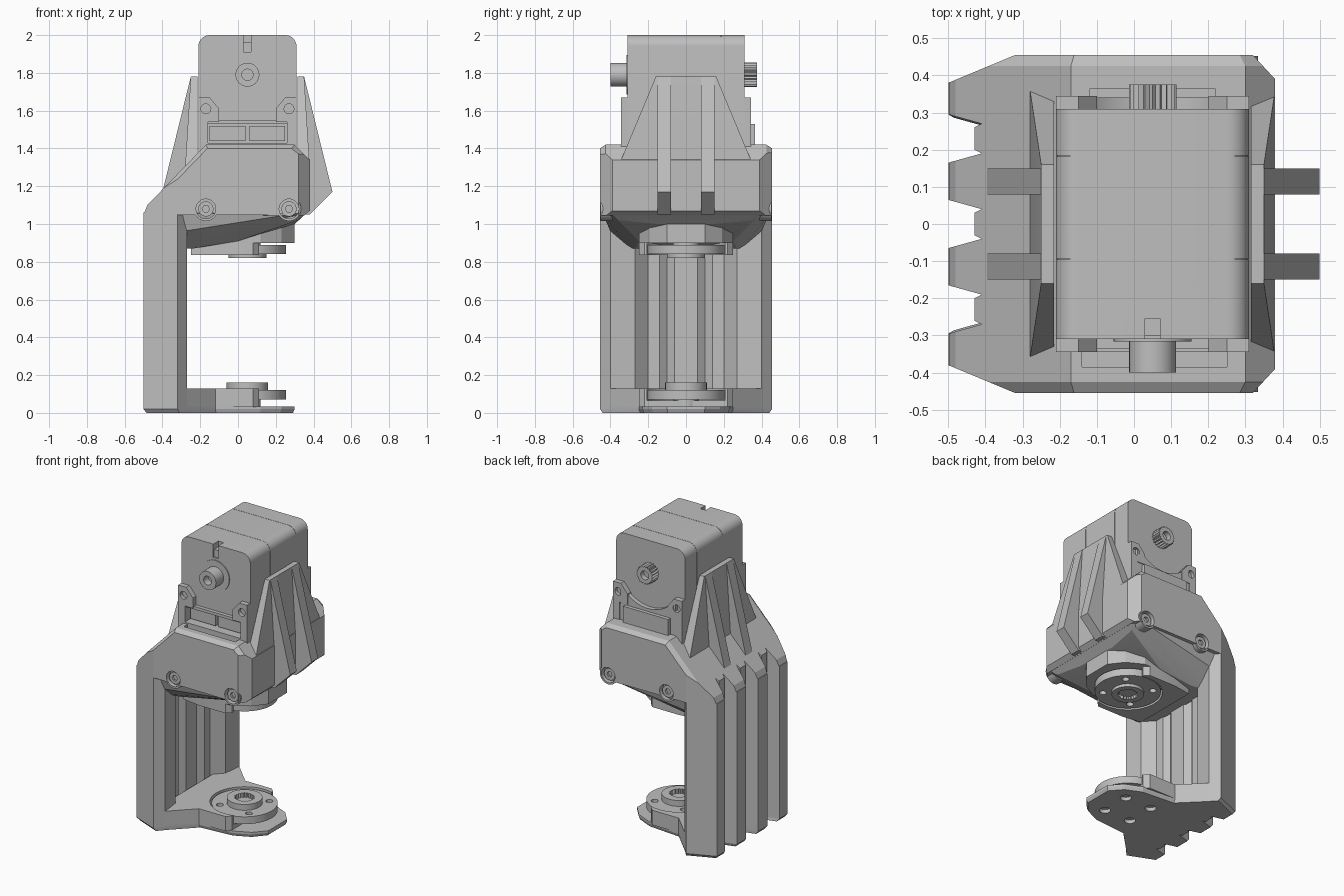
import bpy, bmesh
from math import sin, cos, pi

if "Cube" in bpy.data.objects:
    bpy.data.objects.remove(bpy.data.objects["Cube"])

grey = bpy.data.materials.new("plain_grey")
grey.use_nodes = True
grey.diffuse_color = (0.52, 0.52, 0.52, 1)
grey.node_tree.nodes["Principled BSDF"].inputs["Base Color"].default_value = (0.52, 0.52, 0.52, 1)
parts = []
CX = 0.05          # motor axis
SHAFT_Z = 1.79


def finish(name, bm):
    bmesh.ops.recalc_face_normals(bm, faces=bm.faces[:])
    me = bpy.data.meshes.new(name)
    bm.to_mesh(me)
    bm.free()
    me.materials.append(grey)
    ob = bpy.data.objects.new(name, me)
    bpy.context.collection.objects.link(ob)
    parts.append(ob)
    return ob


def loft(name, rings):
    bm = bmesh.new()
    vs = [[bm.verts.new(p) for p in r] for r in rings]
    n = len(vs[0])
    for a, b in zip(vs, vs[1:]):
        for i in range(n):
            j = (i + 1) % n
            bm.faces.new((a[i], a[j], b[j], b[i]))
    bm.faces.new(vs[0])
    bm.faces.new(vs[-1])
    return finish(name, bm)


def prism(name, pts, axis, a, b):
    place = {"y": lambda p, t: (p[0], t, p[1]), "z": lambda p, t: (p[0], p[1], t)}[axis]
    return loft(name, [[place(p, t) for p in pts] for t in (a, b)])


def box(name, x0, x1, y0, y1, z0, z1):
    return prism(name, [(x0, y0), (x1, y0), (x1, y1), (x0, y1)], "z", z0, z1)


def cyl(name, r, cx, cy, axis, a, b, n=40):
    pts = [(cx + r * cos(2 * pi * i / n), cy + r * sin(2 * pi * i / n)) for i in range(n)]
    return prism(name, pts, axis, a, b)


def hull(name, pts):
    bm = bmesh.new()
    for p in pts:
        bm.verts.new(p)
    bmesh.ops.convex_hull(bm, input=bm.verts[:])
    bmesh.ops.delete(bm, geom=[v for v in bm.verts if not v.link_faces], context="VERTS")
    bmesh.ops.dissolve_limit(bm, angle_limit=0.01, verts=bm.verts[:], edges=bm.edges[:])
    return finish(name, bm)


def boolean(ob, cutter, mode="DIFFERENCE"):
    m = ob.modifiers.new("cut", "BOOLEAN")
    m.operation, m.solver, m.object = mode, "EXACT", cutter
    bpy.context.view_layer.objects.active = ob
    bpy.ops.object.modifier_apply(modifier=m.name)
    parts.remove(cutter)
    bpy.data.objects.remove(cutter)


def both(pts):
    """Close a half outline (y > 0) by its mirror image."""
    return pts + [(x, -y) for x, y in reversed(pts)]


def mirror_y(pts):
    return [(x, s * y, z) for x, y, z in pts for s in (1, -1)]


# Plan outline with three grooves down the spine
half_spine = [(-0.43, 0.03), (-0.41, 0.04), (-0.5, 0.065), (-0.5, 0.165), (-0.41, 0.19),
              (-0.43, 0.2), (-0.43, 0.26), (-0.41, 0.27), (-0.5, 0.295), (-0.5, 0.38), (-0.32, 0.455)]
spine = [(x, -y) for x, y in reversed(half_spine)] + half_spine

# Housing: side profile with softened upper end edges, trimmed by the plan outline
profile = [(-0.5, 1.05), (-0.48, 1.1), (-0.17, 1.42), (0.3, 1.42), (0.38, 1.34), (0.38, 1.07), (0.35, 1.045)]
rings = []
for y, k in ((-0.46, 0.94), (-0.425, 1), (0.425, 1), (0.46, 0.94)):
    rings.append([(x * k if 1.08 < z < 1.43 and x > -0.49 and x < 0.37 else x, y,
                   1.05 + (z - 1.05) * k) for x, z in profile])
housing = loft("housing", rings)
boolean(housing, prism("trim", spine + [(0.32, 0.455), (0.38, 0.39), (0.38, -0.39), (0.32, -0.455)],
                       "z", 0.9, 1.6), "INTERSECT")
boolean(housing, box("slot", -0.14, 0.25, -0.385, -0.3, 1.3, 1.6))

# Spine column with ribbed inner wall
inner = [(-0.27, 0.4), (-0.285, 0.27), (-0.35, 0.2), (-0.35, 0.14), (-0.38, 0.1), (-0.35, 0.06), (-0.35, 0.03)]
prism("spine_column", spine + both(inner), "z", 0.02, 1.06)

# Underside funnel and gearbox collar
hull("funnel", mirror_y([(-0.36, 0.42, 1.06), (-0.27, 0.43, 1.055), (0.3, 0.44, 1.055), (0.36, 0.39, 1.055),
                         (0.32, 0.36, 1.02), (-0.3, 0.4, 0.96), (-0.36, 0.3, 0.87), (-0.24, 0.27, 0.87),
                         (0.0, 0.25, 0.91), (0.3, 0.15, 1.0)]))
rim = [(0.3, 0.1), (0.23, 0.19), (0.12, 0.25)]
prism("collar_flange", both(rim + [(-0.15, 0.25)]), "z", 0.9, 1.05)
upper_collar = prism("upper_collar", both([(0.11, 0.22), (0.08, 0.25), (-0.12, 0.25), (-0.25, 0.23)]),
                     "z", 0.835, 1.02)
boolean(upper_collar, cyl("cut", 0.215, CX, 0, "z", 0.8, 0.9))

# Base plate, gusset and lower collar
base_pts = spine + both([(-0.27, 0.4), (-0.12, 0.25), (0.12, 0.23), (0.23, 0.18), (0.3, 0.1)])
base = loft("base_plate", [[(x * k, y * k, z) for x, y in base_pts]
                           for z, k in ((0, 0.97), (0.02, 1), (0.035, 1))])
for s in (1, -1):
    for dx in (-0.1, 0.1):
        boolean(base, cyl("cut", 0.035, CX + dx, 0.1 * s, "z", -0.1, 0.025, 24))
lower_collar = prism("lower_collar", both([(0.11, 0.22), (0.08, 0.25), (-0.12, 0.25), (-0.27, 0.4), (-0.34, 0.4)]),
                     "z", 0.03, 0.13)
boolean(lower_collar, cyl("cut", 0.215, CX, 0, "z", 0.065, 0.2))

# Round output horns
for name, z0, z1, h0, h1 in (("lower", 0.07, 0.12, 0.12, 0.16), ("upper", 0.84, 0.89, 0.82, 0.85)):
    horn = cyl(name + "_horn", 0.205, CX, 0, "z", z0, z1, 48)
    for i in range(4):
        a = pi / 4 + i * pi / 2
        boolean(horn, cyl("cut", 0.022, CX + 0.155 * cos(a), 0.155 * sin(a), "z", z0 - 0.1, z1 + 0.1, 16))
    hub = cyl(name + "_hub", 0.11 if name == "lower" else 0.1, CX, 0, "z", h0, h1)
    tooth = [(CX + r * cos(pi * i / 20), r * sin(pi * i / 20))
             for i, r in enumerate([0.065, 0.055] * 20)]
    bore = (0.13, 0.3) if name == "lower" else (0.7, 0.84)
    boolean(hub, prism("cut", tooth, "z", *bore))
cyl("lower_axle", 0.07, CX, 0, "z", 0.03, 0.1)
cyl("upper_axle", 0.07, CX, 0, "z", 0.88, 0.95)

# Housing screws in shallow bosses, front and back
for s in (1, -1):
    for x in (-0.17, 0.27):
        boss = cyl("screw_boss", 0.064, x, 1.08, "y", s * 0.39, s * 0.452)
        for ob in (boss, housing):
            boolean(ob, cyl("cut", 0.052, x, 1.08, "y", s * 0.415, s * 0.6))
        head = cyl("screw_head", 0.04, x, 1.08, "y", s * 0.4, s * 0.44)
        boolean(head, cyl("cut", 0.02, x, 1.08, "y", s * 0.425, s * 0.6, 6))


# Motor body in three rounded segments with fine seams
def motor_outline(g):
    w, r, top = 0.26 - g, 0.06, 2 - g
    arc = [(CX + w - r + r * cos(i * pi / 16), top - r + r * sin(i * pi / 16)) for i in range(9)]
    return [(CX + w, 1.2)] + arc + [(2 * CX - x, z) for x, z in reversed(arc)] + [(CX - w, 1.2)]


prism("motor_core", motor_outline(0.003), "y", -0.2, 0.25)
front = prism("motor_front", motor_outline(0), "y", -0.31, -0.096)
prism("motor_middle", motor_outline(0), "y", -0.094, 0.183)
prism("motor_back", motor_outline(0), "y", 0.185, 0.31)
boolean(front, box("cut", -0.16, 0.26, -0.4, -0.24, 1.43, 1.53))
boolean(front, box("cut", 0.03, 0.07, -0.4, -0.255, 1.91, 2.1))
box("slot_tab", 0.03, 0.07, -0.3, -0.25, 1.91, 1.96)

# Connectors and their frame
for x in (-0.15, 0.06):
    box("connector", x, x + 0.19, -0.3, -0.22, 1.44, 1.52)
box("connector_top_bar", -0.17, 0.27, -0.335, -0.3, 1.53, 1.55)
box("connector_bottom_bar", -0.17, 0.27, -0.345, -0.3, 1.39, 1.43)

# Mounting ears on all four lower corners
for s in (1, -1):
    for m in (1, -1):
        pts = [(0.26, 1.3), (0.26, 1.67), (0.2, 1.67), (0.15, 1.61), (0.15, 1.54), (0.21, 1.54), (0.21, 1.3)]
        ear = prism("mounting_ear", [(CX + m * x, z) for x, z in pts], "y", s * 0.3, s * 0.345)
        boolean(ear, cyl("cut", 0.026, CX + m * 0.22, 1.61, "y", s * 0.32, s * 0.5, 20))

# Rear lower cover with a curved top edge
arc = [(CX + 0.24 * sin(t * pi / 30), SHAFT_Z - 0.24 * cos(t * pi / 30)) for t in range(-10, 11)]
prism("rear_cover", [(CX - 0.21, 1.3)] + arc + [(CX + 0.21, 1.3)], "y", 0.3, 0.34)
box("rear_cover_plate", -0.12, 0.22, 0.33, 0.365, 1.3, 1.53)

# Front shaft and rear splined knob
cyl("shaft_plate", 0.105, CX, SHAFT_Z, "y", -0.316, -0.3)
shaft = cyl("front_shaft", 0.063, CX, SHAFT_Z, "y", -0.4, -0.3)
boolean(shaft, cyl("cut", 0.03, CX, SHAFT_Z, "y", -0.5, -0.35, 24))
knob_pts = [(CX + r * cos(pi * i / 20), SHAFT_Z + r * sin(pi * i / 20))
            for i, r in enumerate([0.064, 0.054] * 20)]
knob = prism("rear_knob", knob_pts, "y", 0.3, 0.375)
boolean(knob, cyl("cut", 0.03, CX, SHAFT_Z, "y", 0.34, 0.5, 24))

# Side plates with bracing fins, mirrored about the motor axis
for m, side in ((1, "left"), (-1, "right")):
    plate = [(0.265, 0.16, 1.78), (0.3, 0.16, 1.78), (0.265, 0.36, 1.3), (0.33, 0.36, 1.3),
             (0.265, 0.36, 1.1), (0.325, 0.36, 1.1)]
    hull(side + "_side_plate", mirror_y([(CX + m * x, y, z) for x, y, z in plate]))
    reach = [(0.27, 1.78), (0.3, 1.78), (0.45, 1.17), (0.33, 1.05), (0.27, 1.05)]
    for y in (-0.15, 0.08):
        prism(side + "_fin", [(CX + m * x, z) for x, z in reach], "y", y, y + 0.07)

# Smooth only the truly round surfaces
bpy.ops.object.select_all(action="DESELECT")
for ob in parts:
    ob.select_set(True)
bpy.context.view_layer.objects.active = parts[0]
bpy.ops.object.shade_smooth_by_angle(angle=0.28)
